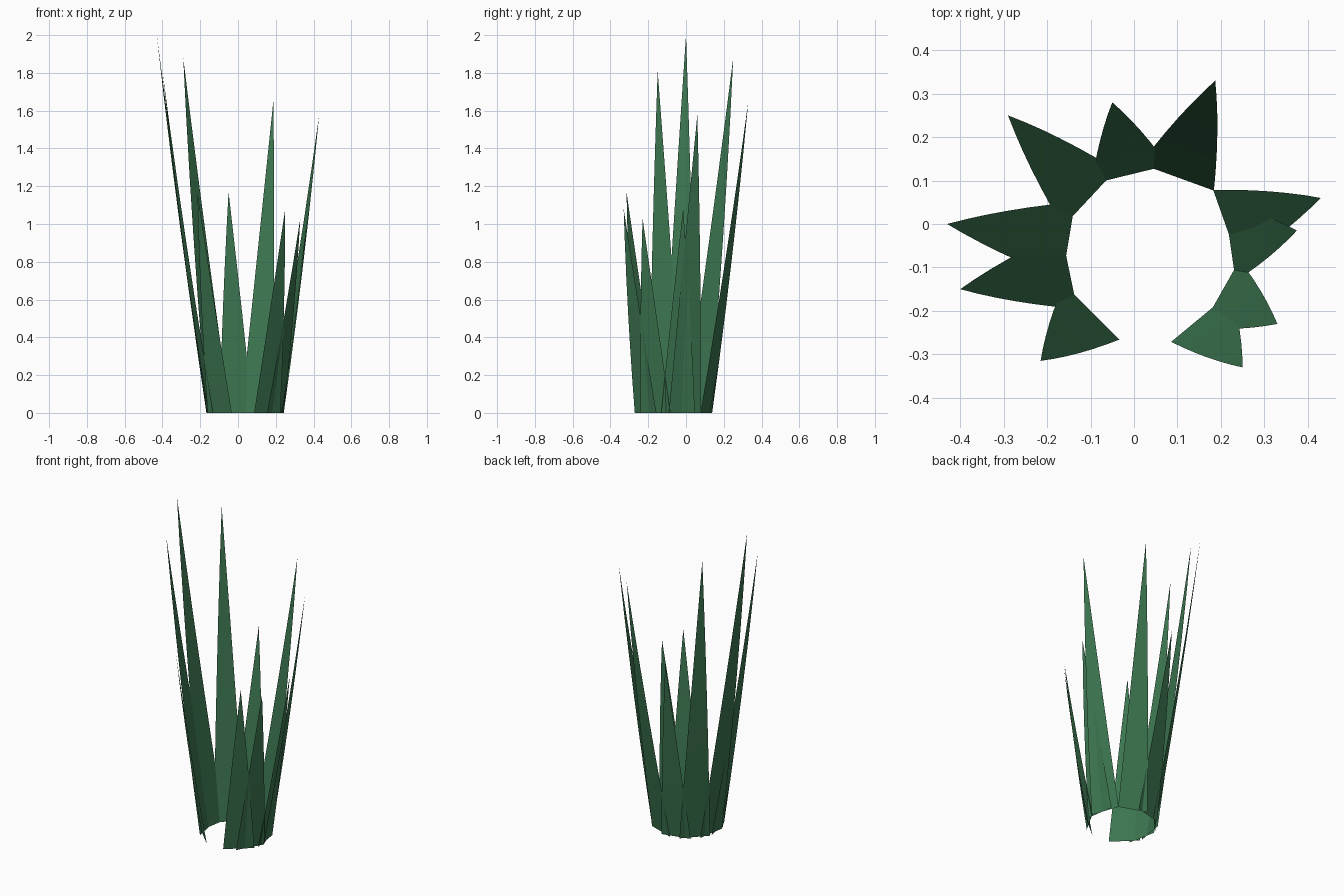
import bpy, math
from mathutils import Vector

if "Cube" in bpy.data.objects:
    bpy.data.objects.remove(bpy.data.objects["Cube"])

# leaf material
mat = bpy.data.materials.new("leaf_green")
mat.diffuse_color = (0.045, 0.18, 0.08, 1)
mat.use_nodes = True
mat.node_tree.nodes["Principled BSDF"].inputs["Base Color"].default_value = mat.diffuse_color

CENTRE = Vector((0.035, -0.069, 0))
RADIUS, HALF_WIDTH, STEPS = 0.188, 0.09, 6


def blade(name, angle, tip):
    """Tapering sheet standing tangent to the ring and leaning to its tip."""
    a = math.radians(angle)
    base = CENTRE + RADIUS * Vector((math.cos(a), math.sin(a), 0))
    side = Vector((-math.sin(a), math.cos(a), 0))
    tip = Vector(tip)
    verts, faces = [], []
    for i in range(STEPS):
        t = i / STEPS
        lean = t + 0.15 * t * (1 - t)
        mid = base.lerp(tip, lean)
        mid.z = tip.z * t
        w = HALF_WIDTH * ((1 - t) + 0.15 * t * (1 - t))
        verts += [mid + side * w, mid - side * w]
    verts.append(tip)
    for i in range(STEPS - 1):
        k = 2 * i
        faces.append((k, k + 2, k + 3, k + 1))
    k = 2 * (STEPS - 1)
    faces.append((k, k + 2, k + 1))
    mesh = bpy.data.meshes.new(name)
    mesh.from_pydata(verts, [], faces)
    mesh.polygons.foreach_set("use_smooth", [True] * len(faces))
    mesh.materials.append(mat)
    ob = bpy.data.objects.new(name, mesh)
    bpy.context.collection.objects.link(ob)


# ring of leaves, open at the front: facing angle and tip point
LEAVES = [
    (-50.4, (0.25, -0.33, 1.08)),
    (-29.5, (0.33, -0.23, 1.03)),
    (8.2, (0.375, -0.015, 1.08)),
    (19.5, (0.43, 0.06, 1.58)),
    (70, (0.187, 0.33, 1.65)),
    (103.7, (-0.05, 0.28, 1.17)),
    (137, (-0.29, 0.25, 1.88)),
    (170.5, (-0.43, 0.0, 2.0)),
    (191.7, (-0.40, -0.15, 1.81)),
    (225.3, (-0.215, -0.315, 1.17)),
]
for n, (angle, tip) in enumerate(LEAVES, 1):
    blade(f"leaf_{n}", angle, tip)
